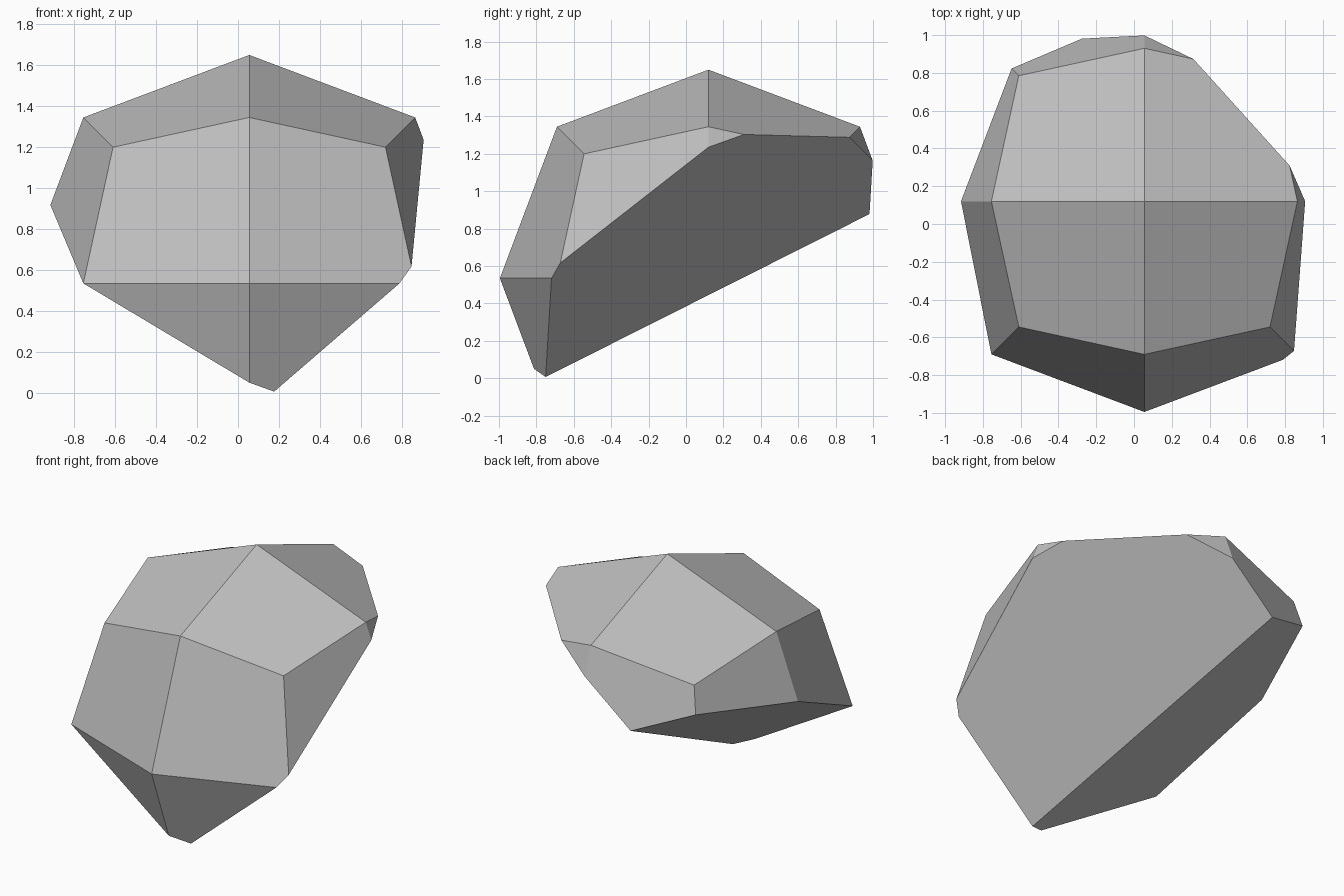
import bpy
import bmesh
from mathutils import Vector

cube = bpy.data.objects.get("Cube")
if cube:
    bpy.data.objects.remove(cube, do_unlink=True)

# Plain stone grey
grey = bpy.data.materials.new("stone_grey")
grey.use_nodes = True
colour = (0.52, 0.52, 0.52, 1)
grey.diffuse_color = colour
grey.node_tree.nodes["Principled BSDF"].inputs["Base Color"].default_value = colour

CENTRE = Vector((0.055, 0.12, 0.535))
# Coordinate reach of face-centre, edge-middle and corner points
REACH = {1: 1.115, 2: 0.81, 3: 0.665}


def rounded_block(bm):
    """Cube split into 24 facets, with each kind of point moved to its reach."""
    bmesh.ops.create_cube(bm, size=2)
    bmesh.ops.subdivide_edges(bm, edges=bm.edges[:], cuts=1, use_grid_fill=True)
    for v in bm.verts:
        signs = [round(c) for c in v.co]
        v.co = CENTRE + Vector(signs) * REACH[sum(map(abs, signs))]


def slice_off(bm, point, normal):
    """Remove everything in front of a plane and cap the cut."""
    geom = bm.verts[:] + bm.edges[:] + bm.faces[:]
    cut = bmesh.ops.bisect_plane(bm, geom=geom, dist=0.004, plane_co=point,
                                 plane_no=normal, clear_outer=True)
    rim = [e for e in cut["geom_cut"]
           if isinstance(e, bmesh.types.BMEdge) and e.is_boundary]
    bmesh.ops.contextual_create(bm, geom=rim)


# Boulder with two broken sides: undercut flank and sloping base
bm = bmesh.new()
rounded_block(bm)
slice_off(bm, (0.185, -0.77, 0), Vector((0.67, 0.583, -0.811)).normalized())
slice_off(bm, (0.055, -0.815, 0.05), Vector((-0.836, 0.551, -1.529)).normalized())
bmesh.ops.recalc_face_normals(bm, faces=bm.faces[:])

mesh = bpy.data.meshes.new("boulder")
bm.to_mesh(mesh)
bm.free()
mesh.materials.append(grey)
boulder = bpy.data.objects.new("boulder", mesh)
bpy.context.collection.objects.link(boulder)
